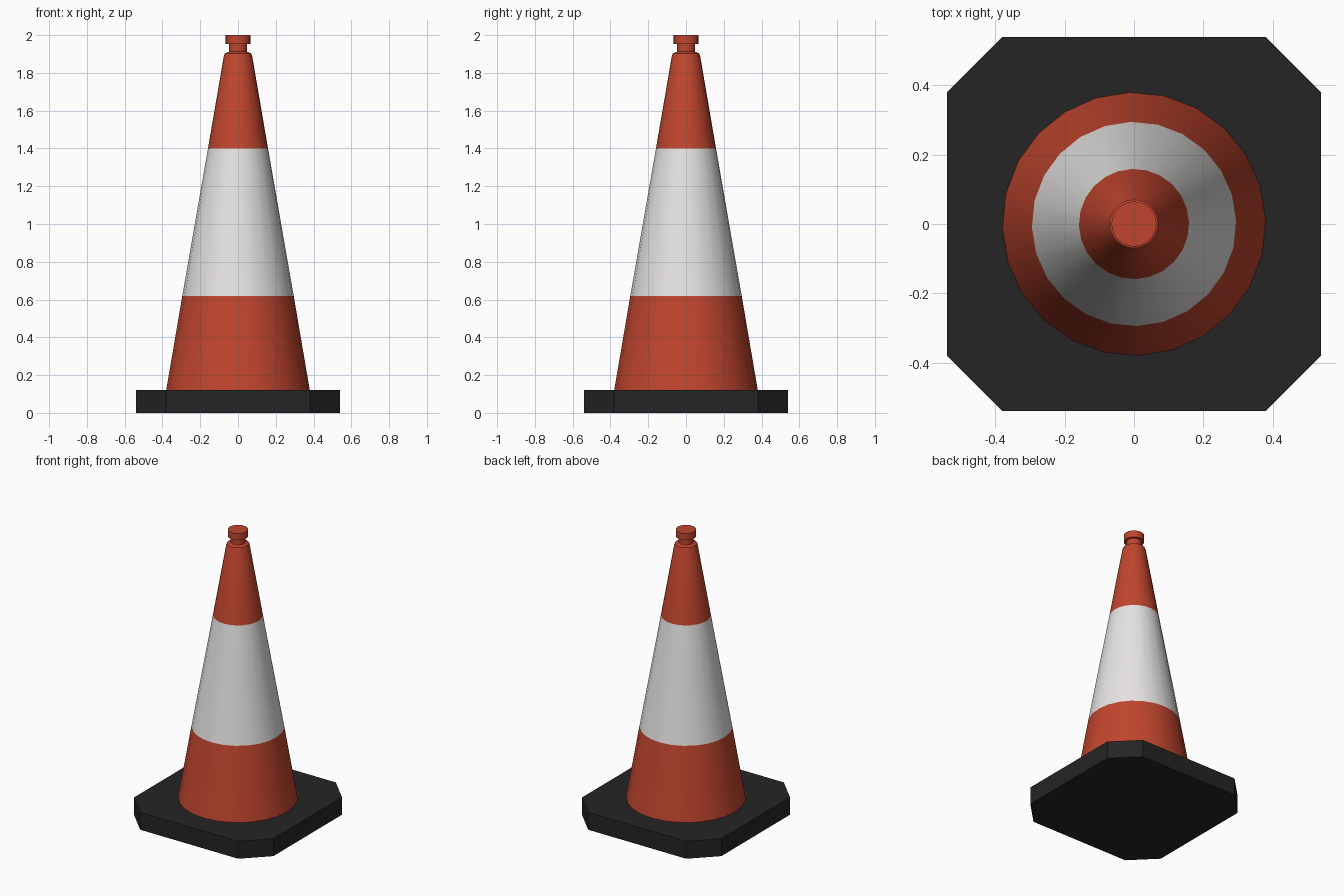
import bpy, bmesh, math

if "Cube" in bpy.data.objects:
    bpy.data.objects.remove(bpy.data.objects["Cube"])

SIDES = 24
TWIST = math.radians(1.7)


def material(name, rgb):
    mat = bpy.data.materials.new(name)
    mat.diffuse_color = (*rgb, 1)
    mat.use_nodes = True
    mat.node_tree.nodes["Principled BSDF"].inputs["Base Color"].default_value = mat.diffuse_color
    return mat


def make_object(name, bm, mats):
    bmesh.ops.recalc_face_normals(bm, faces=bm.faces)
    mesh = bpy.data.meshes.new(name)
    bm.to_mesh(mesh)
    bm.free()
    for mat in mats:
        mesh.materials.append(mat)
    obj = bpy.data.objects.new(name, mesh)
    bpy.context.collection.objects.link(obj)
    return obj


orange = material("orange_plastic", (0.53, 0.06, 0.027))
white = material("white_band", (0.80, 0.78, 0.77))
black = material("black_rubber", (0.018, 0.018, 0.018))

# Base: square slab with cut corners
W, C, H = 0.54, 0.38, 0.122
bm = bmesh.new()
quarter = [(W, -C), (W, C)]
outline = []
for k in range(4):
    c, s = round(math.cos(k * math.pi / 2)), round(math.sin(k * math.pi / 2))
    outline += [bm.verts.new((x * c - y * s, x * s + y * c, 0)) for x, y in quarter]
slab = bm.faces.new(outline)
top = bmesh.ops.extrude_face_region(bm, geom=[slab], use_keep_orig=True)
bmesh.ops.translate(bm, vec=(0, 0, H),
                    verts=[g for g in top["geom"] if isinstance(g, bmesh.types.BMVert)])
make_object("base", bm, [black])

# Cone: turned profile of (radius, z), with the white band between rings 1 and 2
profile = [(0.38, H), (0.295, 0.62), (0.159, 1.40), (0.075, 1.89),
           (0.070, 1.903), (0.048, 1.912), (0.048, 1.953),
           (0.065, 1.953), (0.065, 2.0)]
bm = bmesh.new()
rings = []
for r, z in profile:
    angles = [TWIST + 2 * math.pi * i / SIDES for i in range(SIDES)]
    rings.append([bm.verts.new((r * math.cos(a), r * math.sin(a), z)) for a in angles])
for n, (lo, hi) in enumerate(zip(rings, rings[1:])):
    for i in range(SIDES):
        j = (i + 1) % SIDES
        face = bm.faces.new((lo[i], lo[j], hi[j], hi[i]))
        face.material_index = 1 if n == 1 else 0
bm.faces.new(rings[-1])
cone = make_object("cone", bm, [orange, white])

# Smooth sides with crisp rims
bpy.context.view_layer.objects.active = cone
cone.select_set(True)
bpy.ops.object.shade_smooth_by_angle(angle=math.radians(30))
